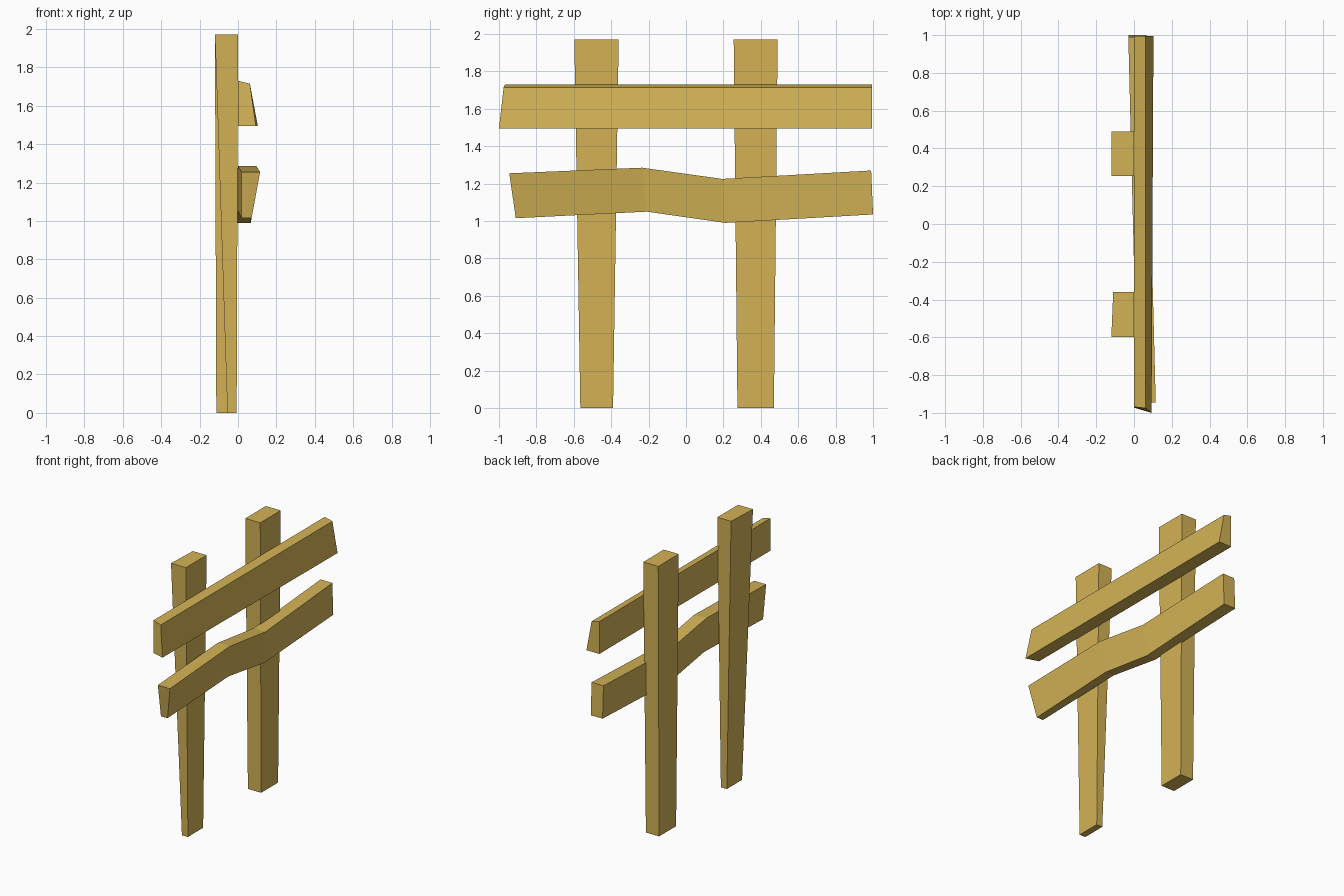
import bpy
import bmesh

cube = bpy.data.objects.get("Cube")
if cube:
    bpy.data.objects.remove(cube, do_unlink=True)

# Single flat timber colour
wood = bpy.data.materials.new("Golden wood")
wood.use_nodes = True
wood.diffuse_color = (0.65, 0.445, 0.092, 1)
wood.node_tree.nodes["Principled BSDF"].inputs["Base Color"].default_value = wood.diffuse_color


def loft(name, sections):
    """Skin a list of four-cornered sections into a closed flat-faced beam."""
    bm = bmesh.new()
    rings = [[bm.verts.new(p) for p in section] for section in sections]
    for a, b in zip(rings, rings[1:]):
        for i in range(4):
            j = (i + 1) % 4
            bm.faces.new((a[i], a[j], b[j], b[i]))
    bm.faces.new(rings[0])
    bm.faces.new(rings[-1])
    bmesh.ops.recalc_face_normals(bm, faces=bm.faces)
    mesh = bpy.data.meshes.new(name)
    bm.to_mesh(mesh)
    bm.free()
    mesh.materials.append(wood)
    obj = bpy.data.objects.new(name, mesh)
    bpy.context.collection.objects.link(obj)
    return obj


def post_section(z, y0, y1, x_front, x_back, x_out):
    return [(x_front, y0, z), (x_out, y0, z), (x_out, y1, z), (x_back, y1, z)]


# Posts, tapering toward the ground
loft("front_post", [post_section(0, -0.565, -0.39, -0.055, -0.055, -0.007),
                    post_section(1.97, -0.597, -0.36, -0.12, -0.11, 0)])
loft("back_post", [post_section(0, 0.275, 0.47, -0.113, -0.113, -0.007),
                   post_section(1.97, 0.255, 0.49, -0.12, -0.12, 0)])

# Upper rail: straight, with a sloping outer face and a skewed front end
loft("upper_rail", [
    [(0, -0.968, 1.73), (0.062, -0.975, 1.715), (0.093, -1, 1.495), (0, -0.972, 1.495)],
    [(0, 0.995, 1.73), (0.062, 0.995, 1.715), (0.103, 0.995, 1.495), (0, 0.995, 1.495)],
])

# Lower rail: cranked in the middle and running slightly askew
stations = [(-0.945, 1.255, -0.91, 1.015), (-0.235, 1.285, -0.21, 1.05),
            (0.195, 1.225, 0.21, 0.99), (0.99, 1.27, 1.0, 1.035)]
sections = []
for yt, zt, yb, zb in stations:
    t = (yt + 0.945) / 1.935
    inner = 0.018 - 0.048 * t
    sections.append([(inner, yt, zt), (0.115 - 0.05 * t, yt, zt),
                     (0.071 - 0.006 * t, yb, zb), (inner, yb, zb)])
loft("lower_rail", sections)
